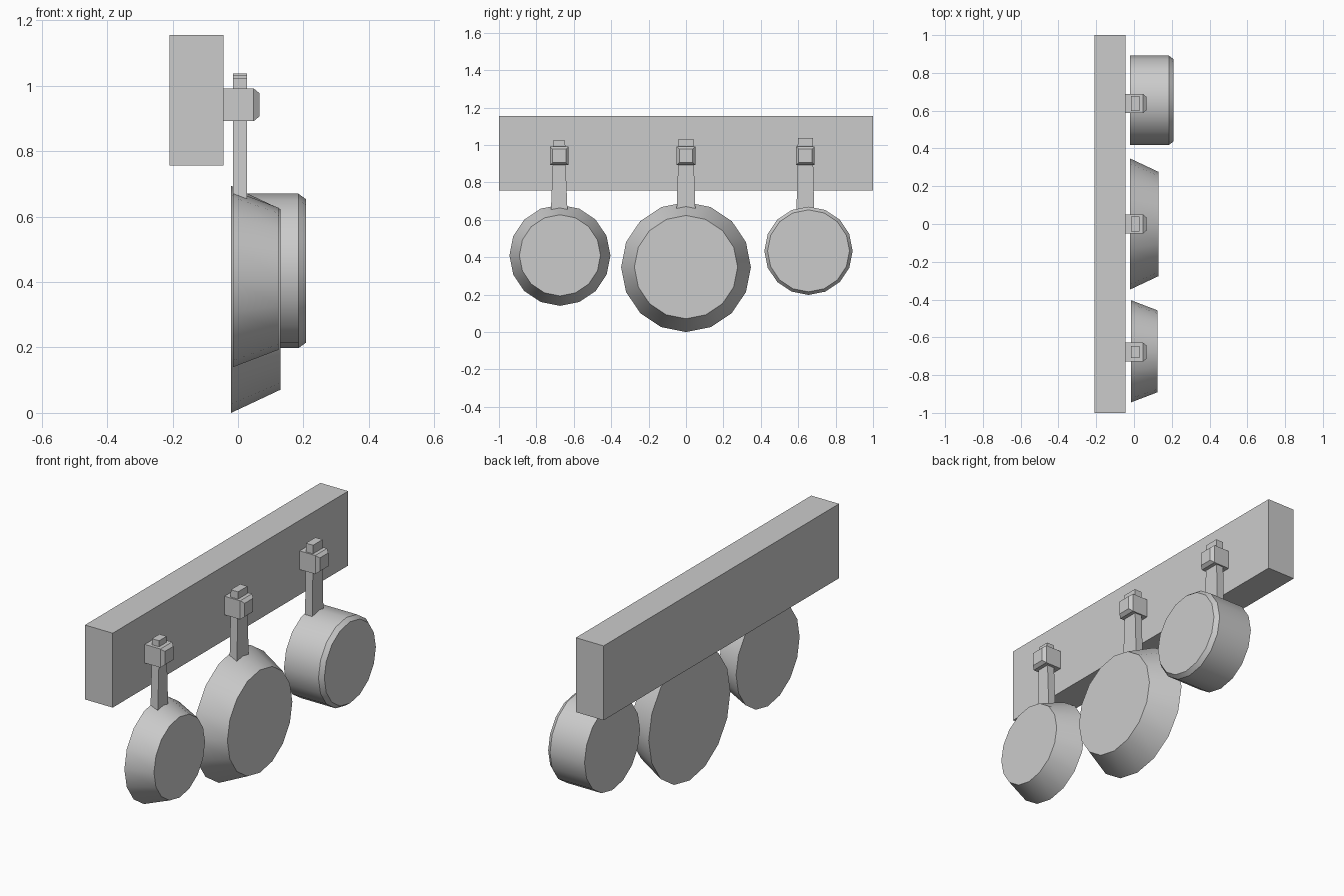
import bpy, bmesh, math

if "Cube" in bpy.data.objects:
    bpy.data.objects.remove(bpy.data.objects["Cube"])


def make_object(name, bm, smooth=False):
    bmesh.ops.recalc_face_normals(bm, faces=bm.faces[:])
    mesh = bpy.data.meshes.new(name)
    bm.to_mesh(mesh)
    bm.free()
    obj = bpy.data.objects.new(name, mesh)
    bpy.context.collection.objects.link(obj)
    if smooth:
        bpy.ops.object.select_all(action='DESELECT')
        obj.select_set(True)
        bpy.context.view_layer.objects.active = obj
        bpy.ops.object.shade_smooth_by_angle(angle=math.radians(30))
    return obj


def loft(name, rings, smooth=False):
    """Join matching rings of points with side faces and cap both ends."""
    bm = bmesh.new()
    loops = [[bm.verts.new(p) for p in ring] for ring in rings]
    n = len(loops[0])
    for a, b in zip(loops, loops[1:]):
        for i in range(n):
            j = (i + 1) % n
            bm.faces.new((a[i], a[j], b[j], b[i]))
    bm.faces.new(loops[0][::-1])
    bm.faces.new(loops[-1])
    return make_object(name, bm, smooth)


def disc(x, r, y, z, sides=16):
    steps = [2 * math.pi * i / sides for i in range(sides)]
    return [(x, y + r * math.cos(t), z + r * math.sin(t)) for t in steps]


def rect_yz(x, y, z, hy, hz):
    return [(x, y + a * hy, z + b * hz) for a, b in ((-1, -1), (1, -1), (1, 1), (-1, 1))]


def rect_xy(z, y, x0, x1, hy):
    return [(x0, y - hy, z), (x1, y - hy, z), (x1, y + hy, z), (x0, y + hy, z)]


# wall board
loft("wall_board", [rect_yz(x, 0, 0.956, 1.0, 0.2) for x in (-0.21, -0.045)])

# pans: name, hook y, pan y, pan z, handle top, half widths, profile (x, radius)
pans = [
    ("small_pan", -0.678, -0.674, 0.41, 1.024, (0.032, 0.044),
     [(-0.015, 0.27), (0.124, 0.217)]),
    ("large_pan", 0.0, 0.0, 0.347, 1.031, (0.040, 0.050),
     [(-0.021, 0.347), (0.13, 0.276)]),
    ("deep_pot", 0.638, 0.655, 0.434, 1.038, (0.040, 0.047),
     [(-0.02, 0.236), (0.185, 0.236), (0.208, 0.219)]),
]

for name, hy, py, pz, top, (w_top, w_low), profile in pans:
    # pan body
    loft(name, [disc(x, r, py, pz) for x, r in profile], smooth=True)
    # tapered handle reaching up through the hook
    loft(name + "_handle", [rect_xy(0.655, hy, -0.015, 0.028, w_low),
                            rect_xy(0.9, hy, -0.015, 0.028, w_top + 0.002),
                            rect_xy(top, hy, -0.015, 0.028, w_top)])
    # peg with bevelled end
    loft(name + "_hook", [rect_yz(-0.05, hy, 0.942, 0.05, 0.05),
                          rect_yz(0.048, hy, 0.942, 0.05, 0.05),
                          rect_yz(0.065, hy, 0.942, 0.036, 0.036)])
